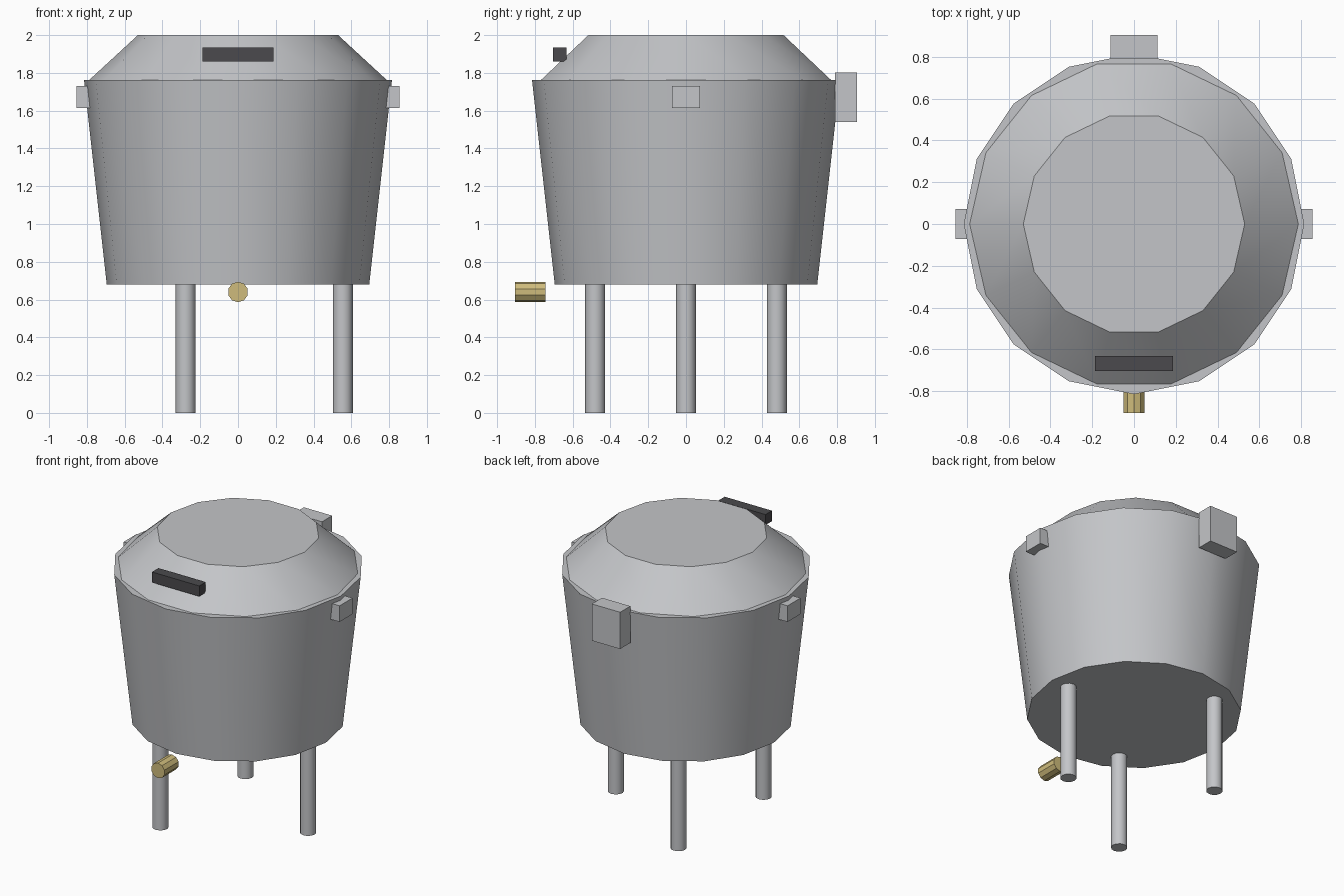
import bpy
from math import radians, pi, cos, sin

cube = bpy.data.objects.get("Cube")
if cube:
    bpy.data.objects.remove(cube, do_unlink=True)


def material(name, r, g, b):
    m = bpy.data.materials.new(name)
    m.use_nodes = True
    m.diffuse_color = (r, g, b, 1)
    m.node_tree.nodes["Principled BSDF"].inputs["Base Color"].default_value = (r, g, b, 1)
    return m


steel = material("steel grey", 0.55, 0.56, 0.58)
dark = material("dark grip", 0.07, 0.068, 0.075)
brass = material("brass", 0.62, 0.50, 0.20)


def frustum(name, sides, r_low, r_top, z_low, z_top, mat, x=0, y=0, smooth=True):
    """Capped prism or cone with a corner on the +x axis."""
    bpy.ops.mesh.primitive_cone_add(
        vertices=sides, radius1=r_low, radius2=r_top, depth=z_top - z_low,
        location=(x, y, (z_low + z_top) / 2))
    ob = bpy.context.object
    ob.name = name
    # align a corner with +x
    ob.rotation_euler.z = -pi / 2
    bpy.ops.object.transform_apply(location=False, rotation=True, scale=False)
    ob.data.materials.append(mat)
    if smooth:
        bpy.ops.object.shade_smooth_by_angle(angle=radians(40))
    return ob


def box(name, low, high, mat):
    bpy.ops.mesh.primitive_cube_add(
        size=1, location=[(a + b) / 2 for a, b in zip(low, high)])
    ob = bpy.context.object
    ob.name = name
    ob.scale = [b - a for a, b in zip(low, high)]
    bpy.ops.object.transform_apply(location=False, rotation=False, scale=True)
    ob.data.materials.append(mat)
    return ob


# Tapered kettle and its sloping lid
frustum("kettle_body", 16, 0.695, 0.815, 0.68, 1.762, steel)
frustum("lid", 14, 0.787, 0.53, 1.763, 2.0, steel)

# Three legs spaced evenly around the base
for i, name in enumerate(("left_leg", "back_right_leg", "front_right_leg")):
    a = i * 2 * pi / 3
    frustum(name, 12, 0.053, 0.053, 0, 0.7, steel, 0.555 * cos(a), 0.555 * sin(a))

# Grip on the front slope of the lid
box("lid_grip", (-0.187, -0.705, 1.86), (0.187, -0.632, 1.935), dark)

# Side lugs
for side, name in ((1, "left_lug"), (-1, "right_lug")):
    xs = sorted((side * 0.74, side * 0.855))
    box(name, (xs[0], -0.073, 1.615), (xs[1], 0.073, 1.73), steel)

# Hinge block at the back
box("hinge_block", (-0.112, 0.79, 1.54), (0.112, 0.905, 1.803), steel)

# Faceted brass tap at the front
bpy.ops.mesh.primitive_cylinder_add(
    vertices=10, radius=0.054, depth=0.16,
    location=(0, -0.825, 0.64), rotation=(pi / 2, 0, 0))
tap = bpy.context.object
tap.name = "drain_tap"
tap.data.materials.append(brass)
